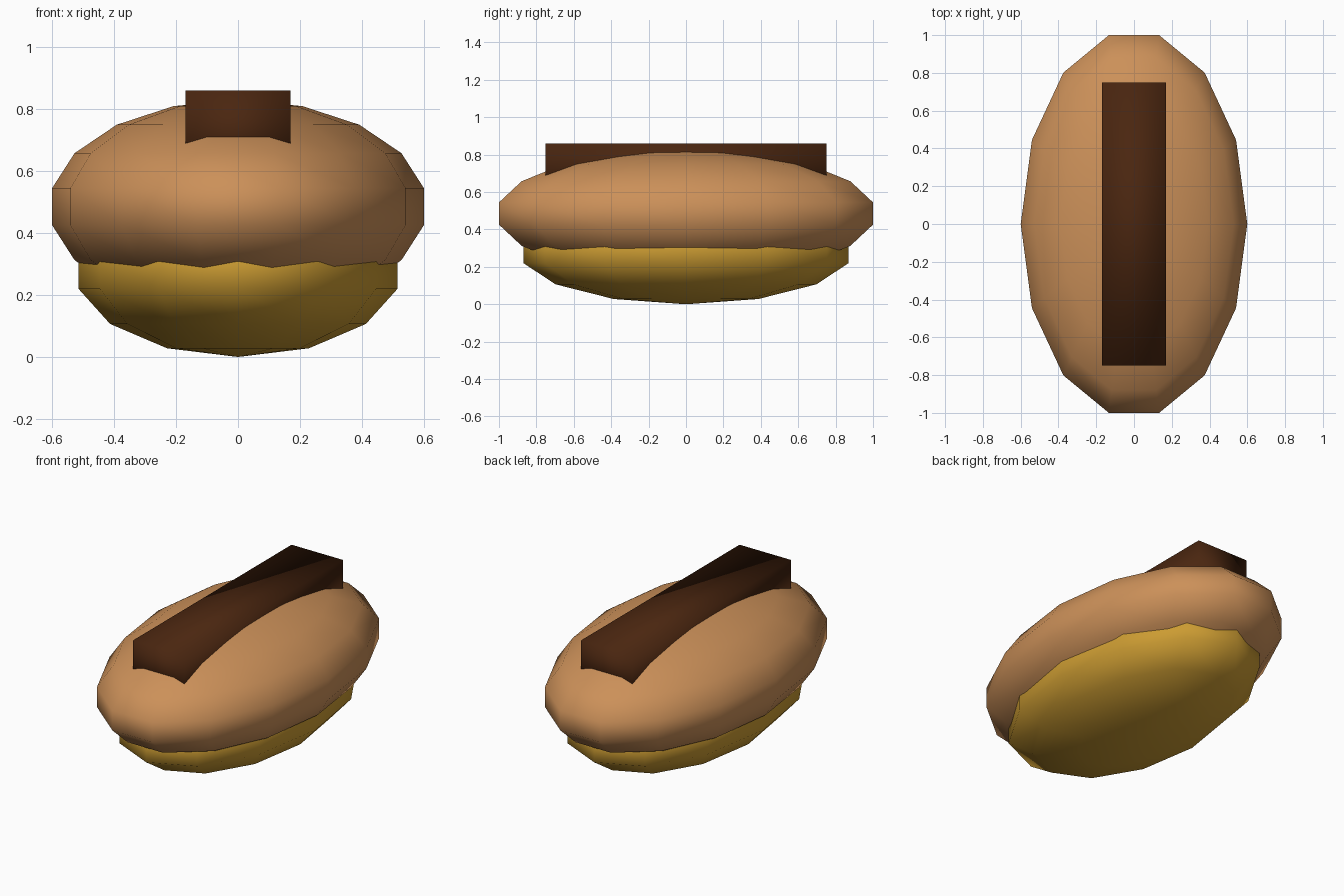
import bpy, bmesh, math
from mathutils import Matrix

if "Cube" in bpy.data.objects:
    bpy.data.objects.remove(bpy.data.objects["Cube"], do_unlink=True)


def material(name, rgb):
    mat = bpy.data.materials.new(name)
    mat.use_nodes = True
    mat.diffuse_color = (*rgb, 1)
    mat.node_tree.nodes["Principled BSDF"].inputs["Base Color"].default_value = (*rgb, 1)
    return mat


def finish(name, bm, mat, size, centre):
    """Scale and place the shape, then make a smooth-shaded object of it."""
    bmesh.ops.transform(bm, matrix=Matrix.Diagonal((*size, 1)), verts=bm.verts)
    bmesh.ops.recalc_face_normals(bm, faces=bm.faces)
    for face in bm.faces:
        face.smooth = True
    mesh = bpy.data.meshes.new(name)
    bm.to_mesh(mesh)
    bm.free()
    mesh.materials.append(mat)
    obj = bpy.data.objects.new(name, mesh)
    obj.location = centre
    bpy.context.collection.objects.link(obj)


def ellipsoid(name, segments, rings, mat, size, height):
    bm = bmesh.new()
    bmesh.ops.create_uvsphere(bm, u_segments=segments, v_segments=rings, radius=1)
    # Quarter turn puts a line of vertices on the x axis
    bmesh.ops.rotate(bm, matrix=Matrix.Rotation(math.pi / 2, 3, 'Z'), verts=bm.verts)
    finish(name, bm, mat, size, (0, 0, height))


crust = material("golden brown crust", (0.60, 0.28, 0.10))
custard = material("custard yellow", (0.60, 0.33, 0.032))
chocolate = material("dark chocolate", (0.068, 0.019, 0.005))

# Lower filling and the upper bun that overlaps it
ellipsoid("custard_base", 12, 7, custard, (0.528, 0.892, 0.283), 0.283)
ellipsoid("bun_top", 14, 9, crust, (0.609, 1.041, 0.345), 0.485)

# Chocolate bar sunk into the top of the bun
bar = bmesh.new()
bmesh.ops.create_cube(bar, size=1)
finish("chocolate_bar", bar, chocolate, (0.34, 1.5, 0.26), (0, 0, 0.73))
